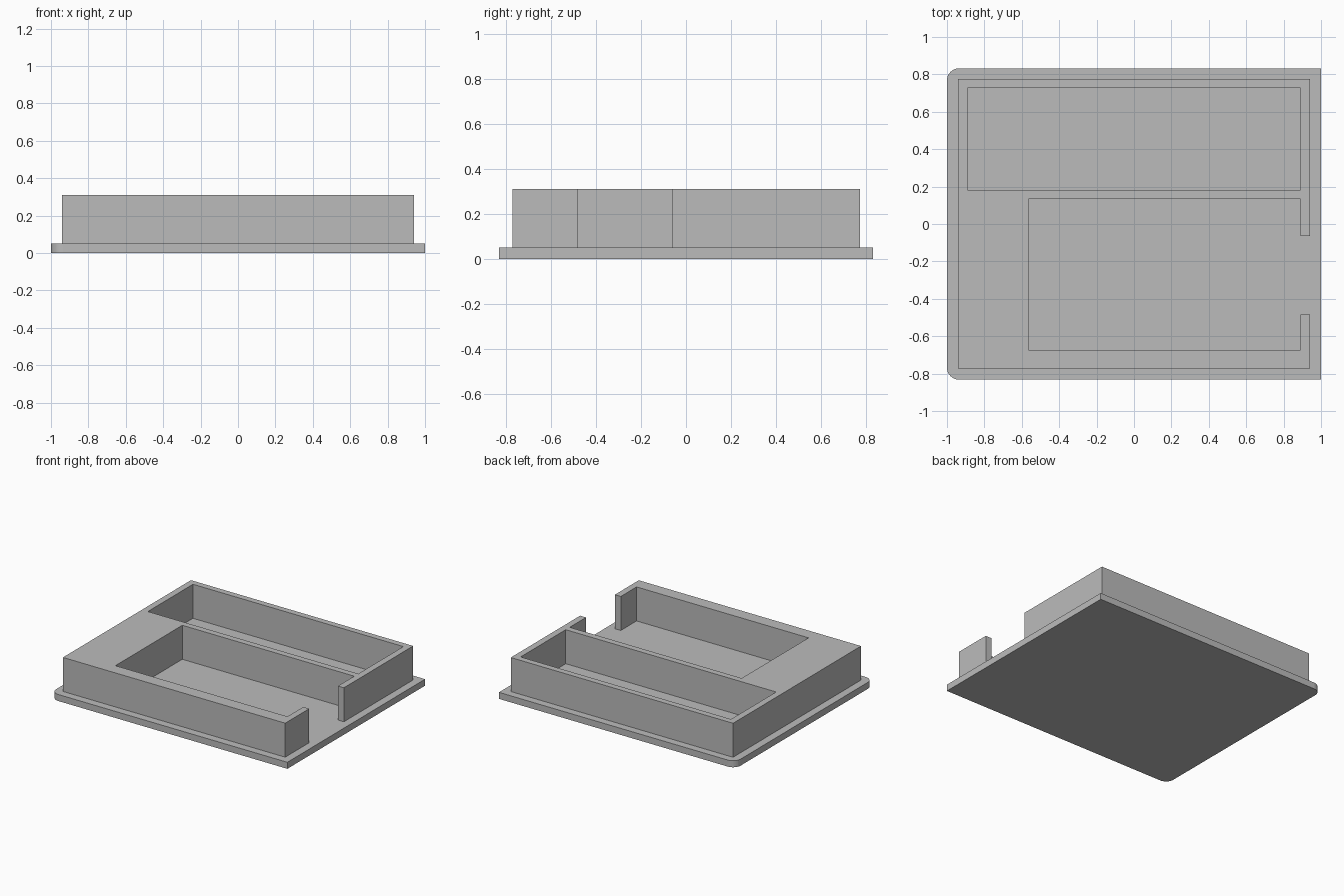
import bpy
import bmesh

cube = bpy.data.objects.get("Cube")
if cube:
    bpy.data.objects.remove(cube, do_unlink=True)

# One plain grey for the whole part
grey = bpy.data.materials.new("plain grey")
grey.use_nodes = True
colour = (0.5, 0.5, 0.5, 1)
grey.diffuse_color = colour
grey.node_tree.nodes["Principled BSDF"].inputs["Base Color"].default_value = colour

PLATE_TOP, WALL_TOP = 0.05, 0.31


def box(name, x, y, z, corner_radius=0):
    """Box from (min, max) ranges; optionally rounds the upright edges on its -x side."""
    bm = bmesh.new()
    bmesh.ops.create_cube(bm, size=1)
    for v in bm.verts:
        v.co = [r[0] if c < 0 else r[1] for c, r in zip(v.co, (x, y, z))]
    if corner_radius:
        edges = [e for e in bm.edges
                 if all(abs(v.co.x - x[0]) < 1e-4 for v in e.verts)
                 and abs(e.verts[0].co.z - e.verts[1].co.z) > 1e-4]
        bmesh.ops.bevel(bm, geom=edges, offset=corner_radius, segments=8,
                        profile=0.5, affect='EDGES')
    mesh = bpy.data.meshes.new(name)
    bm.to_mesh(mesh)
    bm.free()
    mesh.materials.append(grey)
    obj = bpy.data.objects.new(name, mesh)
    bpy.context.collection.objects.link(obj)
    return obj


# Base plate, rounded at its two right-hand corners
box("base_plate", (-1, 1), (-0.832, 0.832), (0, PLATE_TOP), corner_radius=0.064)

# Wall block standing on the plate
walls = box("compartment_walls", (-0.94, 0.94), (-0.772, 0.774), (PLATE_TOP, WALL_TOP))

# Openings through the block: long back pocket, large front pocket, side gap
through = (PLATE_TOP - 0.1, WALL_TOP + 0.1)
openings = [
    box("back_pocket_cutter", (-0.89, 0.89), (0.182, 0.727), through),
    box("front_pocket_cutter", (-0.565, 0.89), (-0.674, 0.134), through),
    box("side_gap_cutter", (0.8, 1.1), (-0.483, -0.063), through),
]
bpy.context.view_layer.objects.active = walls
for cutter in openings:
    cutter.hide_render = True
    mod = walls.modifiers.new(cutter.name, 'BOOLEAN')
    mod.operation = 'DIFFERENCE'
    mod.solver = 'EXACT'
    mod.object = cutter
    bpy.ops.object.modifier_apply(modifier=mod.name)
    bpy.data.objects.remove(cutter, do_unlink=True)
